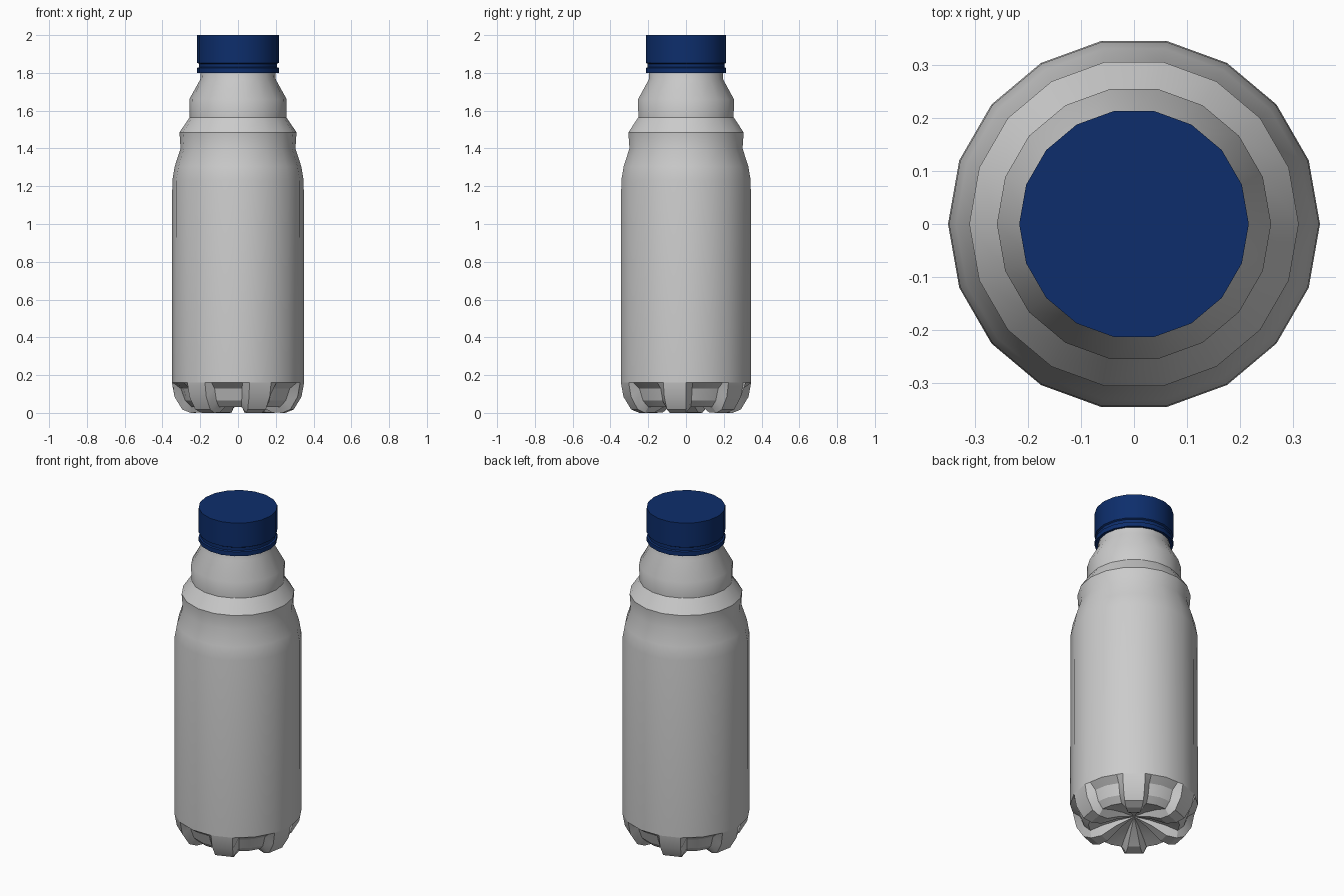
import bpy, bmesh, math

cube = bpy.data.objects.get("Cube")
if cube:
    bpy.data.objects.remove(cube, do_unlink=True)

SIDES = 18


def material(name, rgb):
    m = bpy.data.materials.new(name)
    m.use_nodes = True
    m.diffuse_color = (*rgb, 1)
    bsdf = next(n for n in m.node_tree.nodes if n.type == 'BSDF_PRINCIPLED')
    bsdf.inputs["Base Color"].default_value = (*rgb, 1)
    bsdf.inputs["Roughness"].default_value = 0.5
    return m


grey = material("light grey plastic", (0.6, 0.6, 0.6))
blue = material("dark blue plastic", (0.004, 0.027, 0.15))


def finish(name, bm, mat, angle):
    me = bpy.data.meshes.new(name)
    bm.to_mesh(me)
    bm.free()
    me.materials.append(mat)
    ob = bpy.data.objects.new(name, me)
    bpy.context.collection.objects.link(ob)
    bpy.ops.object.select_all(action='DESELECT')
    ob.select_set(True)
    bpy.context.view_layer.objects.active = ob
    bpy.ops.object.shade_smooth_by_angle(angle=math.radians(angle))
    return ob


def bridge(bm, low, high):
    n = len(low)
    for i in range(n):
        j = (i + 1) % n
        bm.faces.new((low[i], low[j], high[j], high[i]))


def lathe(name, profile, mat, angle, cap_top=False):
    """Turn a bottom-to-top (radius, height) profile round the z axis."""
    bm = bmesh.new()
    rings = []
    for r, z in profile:
        rings.append([bm.verts.new((r * math.cos(2 * math.pi * i / SIDES),
                                    r * math.sin(2 * math.pi * i / SIDES), z))
                      for i in range(SIDES)])
    for low, high in zip(rings, rings[1:]):
        bridge(bm, low, high)
    if cap_top:
        bm.faces.new(rings[-1])
    return finish(name, bm, mat, angle)


# Straight wall, stepped shoulder and neck
lathe("bottle_body", [(0.35, 0.16), (0.348, 1.23), (0.335, 1.305), (0.304, 1.40),
                      (0.31, 1.485), (0.256, 1.565), (0.258, 1.66),
                      (0.20, 1.765), (0.195, 1.84)], grey, 30)

# Screw cap with a tamper ring below a narrow groove
lathe("screw_cap", [(0.19, 1.805), (0.216, 1.80), (0.216, 1.826), (0.207, 1.83),
                    (0.207, 1.848), (0.216, 1.853), (0.216, 2.0)], blue, 30, True)

# Base: six feet with inset pockets and channels between them.
# Each foot gives five columns: two foot edges, then pocket side, middle, side.
FOOT = [(0.35, 0.16), (0.336, 0.085), (0.295, 0.018), (0.25, 0.0), (0.19, 0.003), (0.10, 0.05)]
POCKET = [(0.35, 0.16), (0.308, 0.128), (0.285, 0.065), (0.25, 0.032), (0.18, 0.055), (0.09, 0.075)]
COLUMNS = [(-10, FOOT), (10, FOOT), (16, POCKET), (30, POCKET), (44, POCKET)]

bm = bmesh.new()
rings = []
for level in range(len(FOOT)):
    ring = []
    for foot in range(6):
        for rel, prof in COLUMNS:
            r, z = prof[level]
            # keep points on the flat sides of the 18-gon
            off = math.radians((rel + 10) % 20 - 10)
            r *= math.cos(math.radians(10)) / math.cos(off)
            a = math.radians(-10 + 60 * foot + rel)
            ring.append(bm.verts.new((r * math.cos(a), r * math.sin(a), z)))
    rings.append(ring)
for high, low in zip(rings, rings[1:]):
    bridge(bm, low, high)
# Raised centre of the underside
centre = bm.verts.new((0, 0, 0.085))
last = rings[-1]
for i in range(len(last)):
    bm.faces.new((centre, last[(i + 1) % len(last)], last[i]))
bmesh.ops.recalc_face_normals(bm, faces=bm.faces[:])
if centre.normal.z > 0 or sum(f.normal.z for f in centre.link_faces) > 0:
    bmesh.ops.reverse_faces(bm, faces=bm.faces[:])
finish("footed_base", bm, grey, 25)
